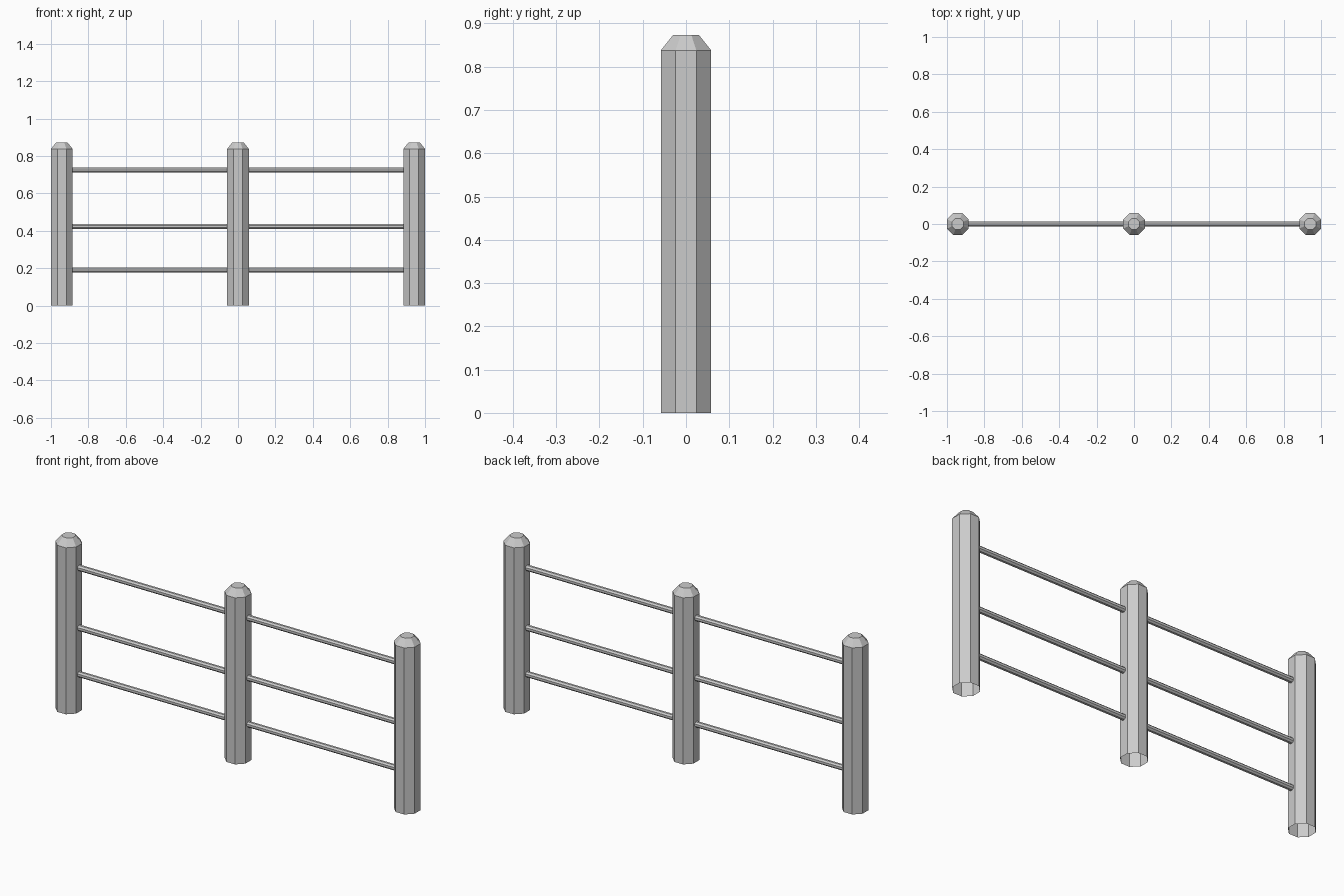
import bpy, bmesh, math
from mathutils import Matrix

if "Cube" in bpy.data.objects:
    bpy.data.objects.remove(bpy.data.objects["Cube"], do_unlink=True)

GREY = (0.6, 0.6, 0.6, 1.0)
metal = bpy.data.materials.new("grey metal")
metal.use_nodes = True
metal.diffuse_color = GREY
metal.node_tree.nodes["Principled BSDF"].inputs["Base Color"].default_value = GREY

SIDES = 8
POST_X = 0.942
POST_HALF = 0.058
RAIL_RADIUS = 0.0145


def finish(name, bm):
    mesh = bpy.data.meshes.new(name)
    bm.to_mesh(mesh)
    bm.free()
    mesh.materials.append(metal)
    obj = bpy.data.objects.new(name, mesh)
    bpy.context.collection.objects.link(obj)
    return obj


def octagon_ring(bm, half_width, z):
    """Ring of vertices whose flat sides face the axes."""
    radius = half_width / math.cos(math.pi / SIDES)
    angles = [(i + 0.5) * math.tau / SIDES for i in range(SIDES)]
    return [bm.verts.new((radius * math.cos(a), radius * math.sin(a), z)) for a in angles]


def make_post(name, x):
    """Octagonal shell, open underneath, with a chamfered cap."""
    bm = bmesh.new()
    profile = [(POST_HALF, 0), (POST_HALF, 0.838), (0.03, 0.873)]
    rings = [octagon_ring(bm, w, z) for w, z in profile]
    for low, high in zip(rings, rings[1:]):
        for i in range(SIDES):
            j = (i + 1) % SIDES
            bm.faces.new((low[i], low[j], high[j], high[i]))
    bm.faces.new(rings[-1])
    finish(name, bm).location.x = x


def make_rail(name, x, z):
    """Thin bar spanning the gap between two posts."""
    bm = bmesh.new()
    bmesh.ops.create_cone(
        bm, cap_ends=True, segments=SIDES, radius1=RAIL_RADIUS, radius2=RAIL_RADIUS,
        depth=POST_X - 2 * POST_HALF + 0.004,
        matrix=Matrix.Rotation(math.pi / 2, 4, "Y") @ Matrix.Rotation(math.pi / SIDES, 4, "Z"))
    finish(name, bm).location = (x, 0, z)


# Posts
for side, x in (("right", -POST_X), ("middle", 0), ("left", POST_X)):
    make_post(side + "_post", x)

# Rails on both sides of the middle post
for level, z in (("lower", 0.19), ("centre", 0.423), ("upper", 0.725)):
    for side, x in (("right", -POST_X / 2), ("left", POST_X / 2)):
        make_rail(f"{side}_{level}_rail", x, z)
